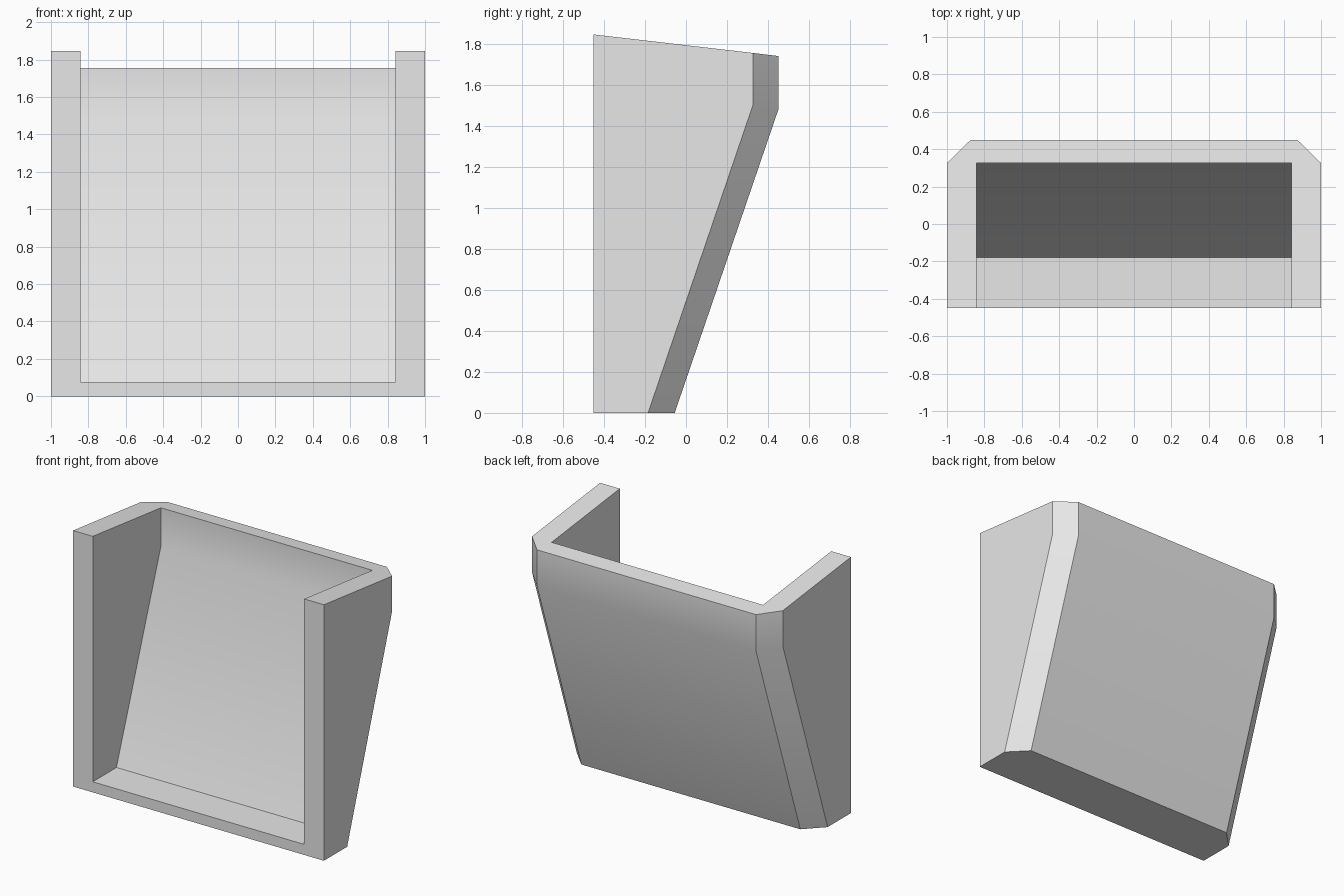
import bpy, bmesh

if "Cube" in bpy.data.objects:
    bpy.data.objects.remove(bpy.data.objects["Cube"])

grey = bpy.data.materials.new("light_grey")
grey.diffuse_color = (0.8, 0.8, 0.8, 1)
grey.use_nodes = True
grey.node_tree.nodes["Principled BSDF"].inputs["Base Color"].default_value = grey.diffuse_color


def loft(name, rings):
    """Closed solid through matching rings of points."""
    bm = bmesh.new()
    vs = [[bm.verts.new(p) for p in ring] for ring in rings]
    n = len(rings[0])
    for a, b in zip(vs, vs[1:]):
        for i in range(n):
            j = (i + 1) % n
            bm.faces.new((a[i], a[j], b[j], b[i]))
    bm.faces.new(vs[0][::-1])
    bm.faces.new(vs[-1])
    bmesh.ops.recalc_face_normals(bm, faces=bm.faces)
    me = bpy.data.meshes.new(name)
    bm.to_mesh(me)
    bm.free()
    me.materials.append(grey)
    ob = bpy.data.objects.new(name, me)
    bpy.context.collection.objects.link(ob)
    return ob


def section(side, back, z_front, z_side, z_back):
    """Outline with the two rear corners cut off."""
    half = [(1, -0.45, z_front), (1, side, z_side), (0.873, back, z_back)]
    return half + [(-x, y, z) for x, y, z in reversed(half)]


# Outer body: leaning back, vertical rim, sloping top
shell = loft("chute_shell", [
    section(-0.185, -0.055, 0, 0, 0),
    section(0.326, 0.45, 1.5, 1.5, 1.478),
    section(0.326, 0.45, 1.845, 1.755, 1.74),
])

# Hollow, open at the front and the top
profile = [(-1, 0.076), (-0.18, 0.076), (0.326, 1.478), (0.326, 3), (-1, 3)]
cutter = loft("hollow_cutter", [[(x, y, z) for y, z in profile] for x in (-0.843, 0.843)])
cutter.hide_render = True

cut = shell.modifiers.new("hollow", 'BOOLEAN')
cut.operation = 'DIFFERENCE'
cut.solver = 'EXACT'
cut.object = cutter
bpy.ops.object.select_all(action='DESELECT')
shell.select_set(True)
bpy.context.view_layer.objects.active = shell
bpy.ops.object.modifier_apply(modifier=cut.name)
bpy.data.objects.remove(cutter)

# Soft bends, crisp corners
bpy.ops.object.shade_smooth_by_angle(angle=0.52)
